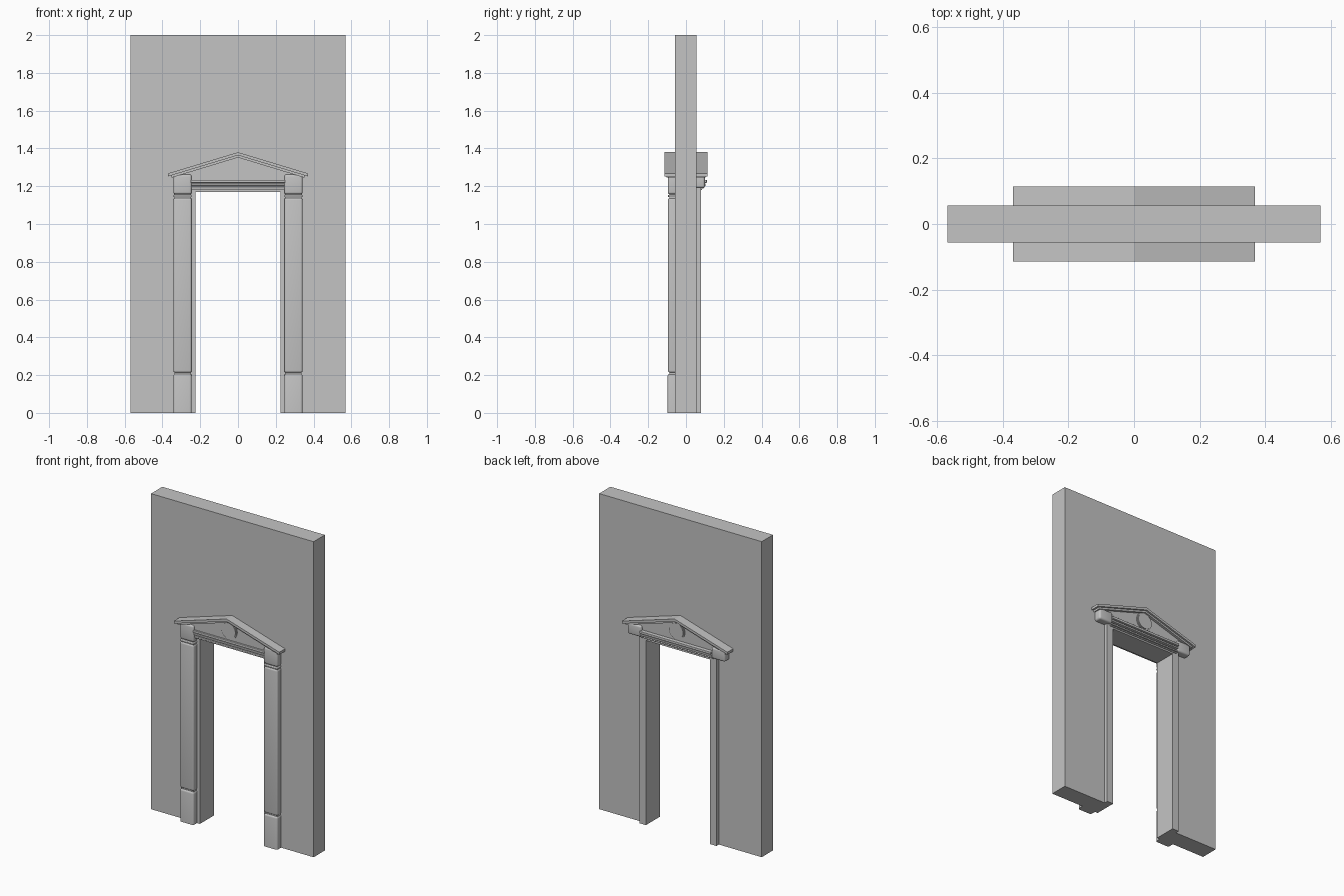
import bpy, bmesh, math
from mathutils import Matrix

cube = bpy.data.objects.get("Cube")
if cube:
    bpy.data.objects.remove(cube, do_unlink=True)

GREY = (0.55, 0.55, 0.55, 1.0)
stone = bpy.data.materials.new("grey stone")
stone.use_nodes = True
stone.diffuse_color = GREY
stone.node_tree.nodes["Principled BSDF"].inputs["Base Color"].default_value = GREY


def finish(name, bm, smooth=False):
    bmesh.ops.recalc_face_normals(bm, faces=bm.faces)
    mesh = bpy.data.meshes.new(name)
    bm.to_mesh(mesh)
    bm.free()
    mesh.materials.append(stone)
    ob = bpy.data.objects.new(name, mesh)
    bpy.context.collection.objects.link(ob)
    if smooth:
        bpy.ops.object.select_all(action='DESELECT')
        ob.select_set(True)
        bpy.context.view_layer.objects.active = ob
        bpy.ops.object.shade_smooth_by_angle(angle=math.radians(35))
    return ob


def prism(name, outline, y0, y1):
    """Extrude an x-z outline from y0 to y1."""
    bm = bmesh.new()
    face = bm.faces.new([bm.verts.new((x, y0, z)) for x, z in outline])
    ext = bmesh.ops.extrude_face_region(bm, geom=[face])
    verts = [v for v in ext["geom"] if isinstance(v, bmesh.types.BMVert)]
    bmesh.ops.translate(bm, verts=verts, vec=(0, y1 - y0, 0))
    return finish(name, bm)


def box(name, xs, ys, zs, round_by=0.0):
    """Box from ranges, edges rounded except those on the floor."""
    bm = bmesh.new()
    bmesh.ops.create_cube(bm, size=1)
    for v in bm.verts:
        for i, (lo, hi) in enumerate((xs, ys, zs)):
            v.co[i] = hi if v.co[i] > 0 else lo
    if round_by:
        edges = [e for e in bm.edges if max(v.co.z for v in e.verts) > 0.001]
        bmesh.ops.bevel(bm, geom=edges, offset=round_by, segments=4,
                        profile=0.5, affect='EDGES')
    return finish(name, bm, round_by > 0)


def disc(name, radius, y0, y1, z):
    bm = bmesh.new()
    spin = Matrix.Translation((0, (y0 + y1) / 2, z)) @ Matrix.Rotation(math.pi / 2, 4, 'X')
    bmesh.ops.create_cone(bm, cap_ends=True, segments=32, radius1=radius,
                          radius2=radius, depth=abs(y1 - y0), matrix=spin)
    return finish(name, bm, True)


def arch(half, top, outer_half, outer_top):
    """Square-headed doorway outline."""
    return [(-outer_half, 0), (-outer_half, outer_top), (outer_half, outer_top),
            (outer_half, 0), (half, 0), (half, top), (-half, top), (-half, 0)]


def gable(half, eave, apex, thick):
    """Chevron band following the roof slope."""
    return [(-half, eave), (0, apex), (half, eave),
            (half, eave - thick), (0, apex - thick), (-half, eave - thick)]


# Wall with doorway and its lining, which stands proud at the back
prism("wall", arch(0.24, 1.185, 0.57, 2.0), -0.057, 0.056)
prism("door_lining", arch(0.225, 1.17, 0.27, 1.19), -0.06, 0.08)

# Pilasters with bases, necks and capitals
for side, s in (("left", 1), ("right", -1)):
    xs = sorted((s * 0.245, s * 0.342))
    inner = sorted((s * 0.25, s * 0.337))
    box(side + "_pilaster_core", inner, (-0.088, -0.05), (0, 1.2))
    box(side + "_pilaster_base", xs, (-0.097, -0.03), (0, 0.207), 0.012)
    box(side + "_pilaster_shaft", xs, (-0.095, -0.03), (0.213, 1.138), 0.011)
    box(side + "_pilaster_neck", xs, (-0.095, -0.03), (1.142, 1.155), 0.005)
    box(side + "_front_capital", xs, (-0.096, -0.03), (1.157, 1.262), 0.012)
    box(side + "_back_capital", xs, (0.03, 0.1), (1.19, 1.262), 0.012)

# Roof and tympanum
prism("pediment_roof", gable(0.37, 1.268, 1.38, 0.016), -0.115, 0.115)
prism("pediment_cornice", gable(0.352, 1.259, 1.366, 0.014), -0.104, 0.104)
prism("tympanum", [(-0.3, 1.235), (-0.3, 1.265), (0, 1.36), (0.3, 1.265), (0.3, 1.235)],
      -0.085, 0.088)

# Stepped entablature with horizontal mouldings
box("frieze", (-0.25, 0.25), (-0.08, 0.085), (1.18, 1.24))
for name, f, b, lo, hi in (("lower", 0.086, 0.094, 1.187, 1.198),
                           ("middle", 0.09, 0.104, 1.202, 1.214),
                           ("upper", 0.094, 0.11, 1.218, 1.234)):
    box(name + "_moulding", (-0.25, 0.25), (-f, b), (lo, hi), 0.003)

# Round medallions on both faces
for side, face, out in (("front", -0.085, -1), ("back", 0.088, 1)):
    disc(side + "_medallion_rim", 0.055, face - out * 0.01, face + out * 0.006, 1.297)
    disc(side + "_medallion", 0.049, face - out * 0.01, face + out * 0.011, 1.297)
